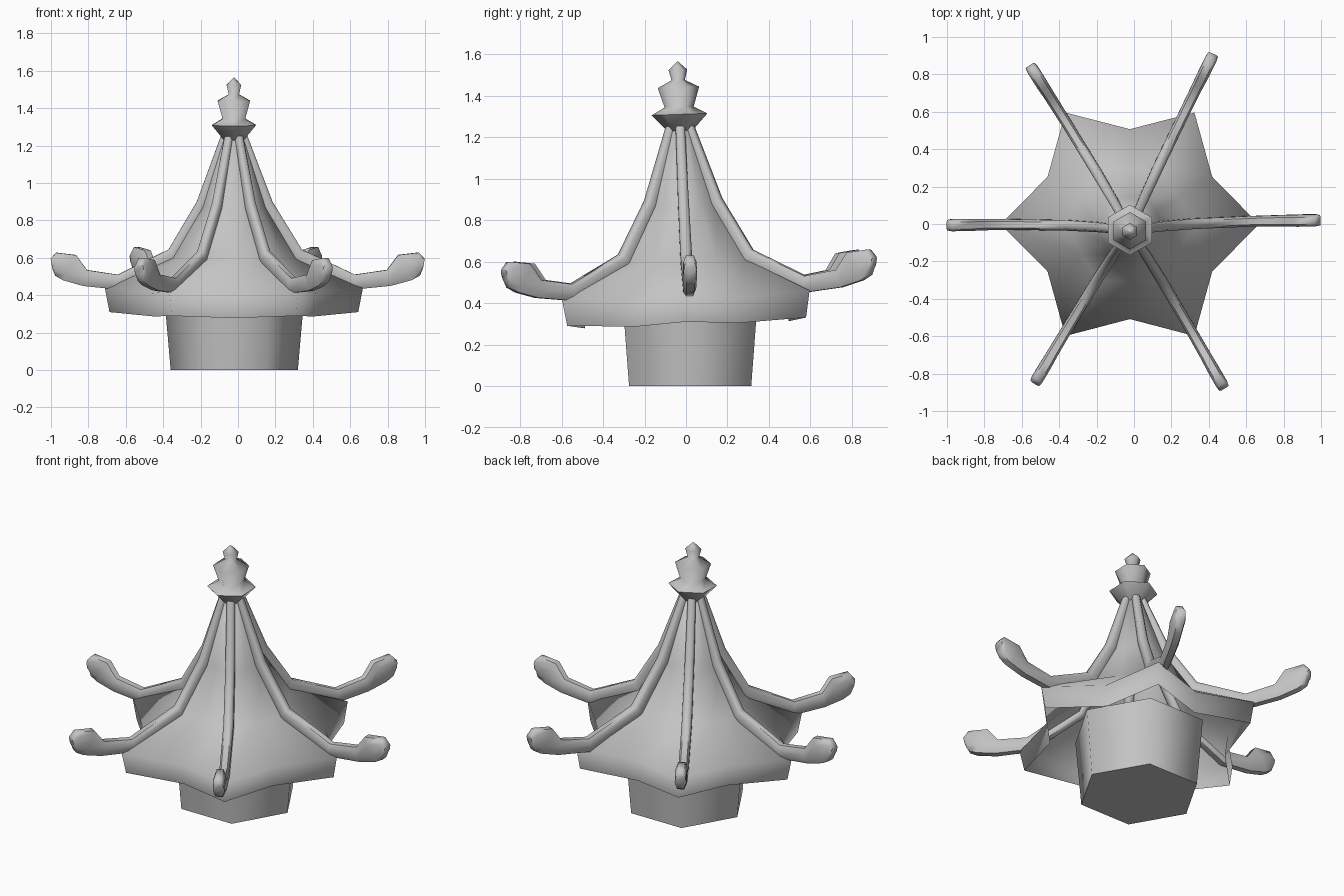
import bpy, bmesh
from math import sin, cos, pi, radians
from mathutils import Matrix, Vector

if "Cube" in bpy.data.objects:
    bpy.data.objects.remove(bpy.data.objects["Cube"])

stone = bpy.data.materials.new("grey stone")
stone.use_nodes = True
stone.diffuse_color = (0.55, 0.55, 0.55, 1)
stone.node_tree.nodes["Principled BSDF"].inputs["Base Color"].default_value = stone.diffuse_color

# The roof and everything on it leans slightly forward about the eave height
LEAN = (Matrix.Translation((-0.022, 0, 0.4)) @ Matrix.Rotation(0.035, 4, "X")
        @ Matrix.Translation((0, 0, -0.4)))


def loft(name, rings, matrix, angle, start=True, end=True):
    """Join rings of equal point count into one smooth shell, with optional end caps."""
    bm = bmesh.new()
    loops = [[bm.verts.new(p) for p in ring] for ring in rings]
    n = len(loops[0])
    for a, b in zip(loops, loops[1:]):
        for i in range(n):
            j = (i + 1) % n
            bm.faces.new((a[i], a[j], b[j], b[i]))
    if start:
        bm.faces.new(loops[0][::-1])
    if end:
        bm.faces.new(loops[-1])
    bmesh.ops.recalc_face_normals(bm, faces=bm.faces)
    bm.transform(matrix)
    mesh = bpy.data.meshes.new(name)
    bm.to_mesh(mesh)
    bm.free()
    mesh.materials.append(stone)
    obj = bpy.data.objects.new(name, mesh)
    bpy.context.collection.objects.link(obj)
    bpy.ops.object.select_all(action="DESELECT")
    obj.select_set(True)
    bpy.context.view_layer.objects.active = obj
    bpy.ops.object.shade_smooth_by_angle(angle=radians(angle))
    return obj


def hexagon(r, z, turn=0.0):
    return [Vector((r * cos(turn + i * pi / 3), r * sin(turn + i * pi / 3), z)) for i in range(6)]


def star(tip_r, tip_z, valley_r, valley_z):
    ring = []
    for i in range(12):
        r, z = (valley_r, valley_z) if i % 2 else (tip_r, tip_z)
        ring.append(Vector((r * cos(i * pi / 6), r * sin(i * pi / 6), z)))
    return ring


# Six-sided drum under the roof, standing upright
loft("drum", [hexagon(0.34, 0), hexagon(0.375, 0.4)],
     Matrix.Translation((-0.02, 0.02, 0)), 75)

# Star-shaped concave roof with a fascia, open underneath
roof_rings = [
    (0.665, 0.31, 0.49, 0.295),
    (0.69, 0.44, 0.508, 0.42),
    (0.34, 0.60, 0.30, 0.60),
    (0.18, 0.87, 0.16, 0.87),
    (0.055, 1.26, 0.05, 1.26),
]
loft("roof", [star(*r) for r in roof_rings], LEAN, 110, start=False)

# Stacked finial
finial_profile = [(0.06, 1.23), (0.135, 1.31), (0.07, 1.345), (0.10, 1.44),
                  (0.032, 1.475), (0.045, 1.525), (0.002, 1.565)]
loft("finial", [hexagon(r, z, pi / 6) for r, z in finial_profile], LEAN, 75)

# Ridge ribs with upturned knob ends: top (r, z), bottom (r, z), half width
rib_stations = [
    (0.065, 1.27, 0.03, 1.25, 0.022),
    (0.205, 0.90, 0.145, 0.87, 0.026),
    (0.36, 0.645, 0.31, 0.58, 0.028),
    (0.64, 0.51, 0.63, 0.43, 0.028),
    (0.81, 0.535, 0.83, 0.45, 0.03),
    (0.87, 0.615, 0.94, 0.48, 0.032),
    (0.98, 0.628, 0.985, 0.505, 0.032),
    (1.01, 0.595, 1.0, 0.54, 0.028),
]


def rib_ring(rt, zt, rb, zb, half_width):
    top, bottom = Vector((rt, 0, zt)), Vector((rb, 0, zb))
    mid, up = (top + bottom) / 2, (top - bottom) / 2
    side = Vector((0, half_width, 0))
    return [mid + up * y + side * x for x, y in
            ((0.6, 1), (1, 0.5), (1, -0.5), (0.6, -1), (-0.6, -1), (-1, -0.5), (-1, 0.5), (-0.6, 1))]


ribs = {"left": (1.5, 1.01), "back_left": (64, 1.01), "back_right": (122, 1.0),
        "right": (180, 0.97), "front_right": (239, 0.98), "front_left": (300, 1.0)}
for name, (heading, length) in ribs.items():
    place = (LEAN @ Matrix.Rotation(radians(heading), 4, "Z")
             @ Matrix.Diagonal((length, 1, 1, 1)))
    loft(name + "_rib", [rib_ring(*s) for s in rib_stations], place, 60)
